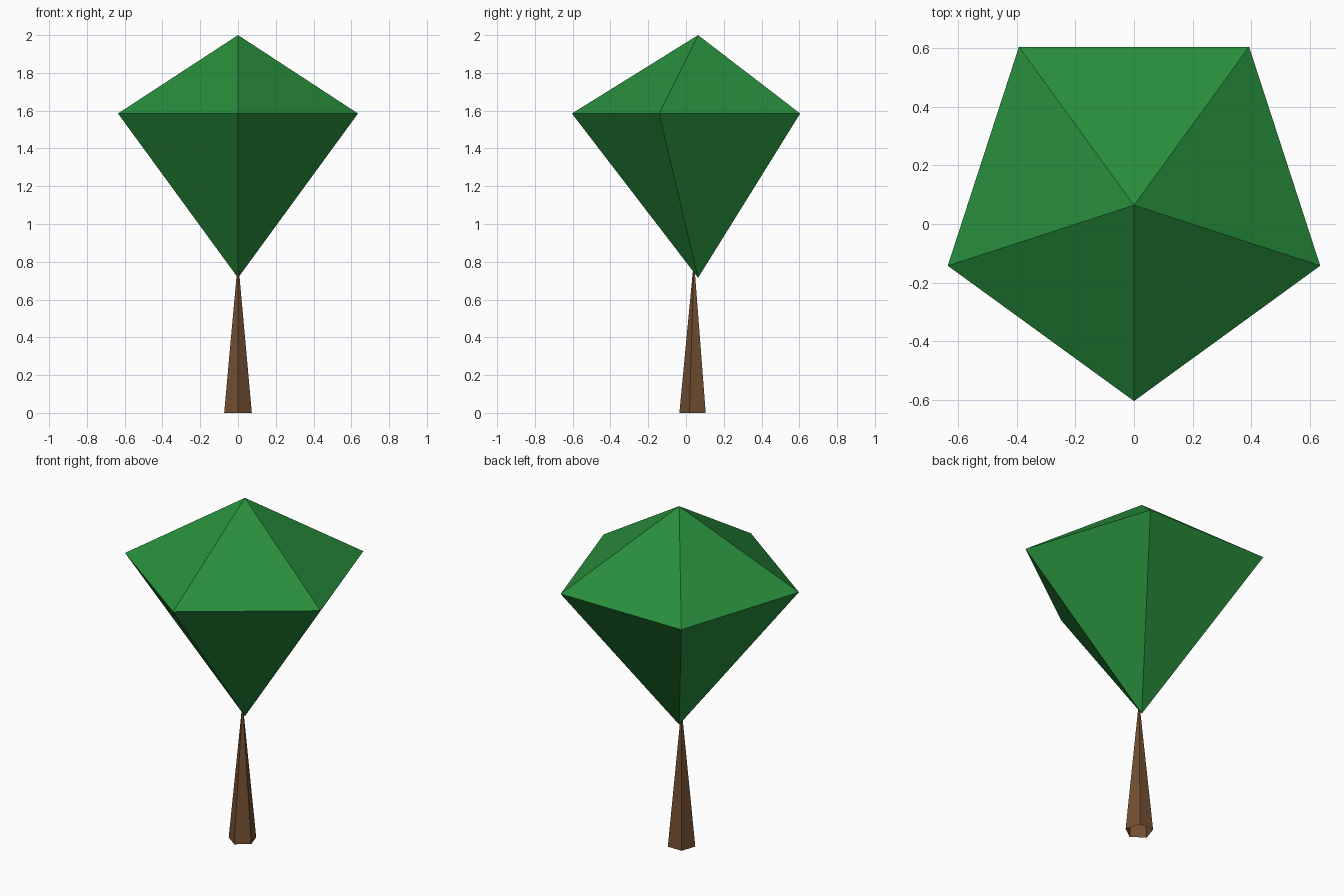
import bpy
import math

# Remove the default cube
cube = bpy.data.objects.get("Cube")
if cube:
    bpy.data.objects.remove(cube, do_unlink=True)

SIDES = 5


def make_material(name, colour):
    mat = bpy.data.materials.new(name)
    mat.use_nodes = True
    mat.diffuse_color = colour
    mat.node_tree.nodes["Principled BSDF"].inputs["Base Color"].default_value = colour
    return mat


def pentagon_part(name, centre_y, radius, ring_z, tips, mat):
    """Five-sided ring, one corner to the front, joined to each tip height."""
    verts = []
    for i in range(SIDES):
        a = math.tau * i / SIDES - math.pi / 2
        verts.append((radius * math.cos(a), centre_y + radius * math.sin(a), ring_z))
    faces = []
    for tip_z in tips:
        tip = len(verts)
        verts.append((0, centre_y, tip_z))
        for i in range(SIDES):
            j = (i + 1) % SIDES
            faces.append((i, j, tip) if tip_z > ring_z else (j, i, tip))
    mesh = bpy.data.meshes.new(name)
    mesh.from_pydata(verts, [], faces)
    mesh.materials.append(mat)
    obj = bpy.data.objects.new(name, mesh)
    bpy.context.collection.objects.link(obj)
    return obj


leaf_green = make_material("leaf green", (0.021, 0.27, 0.045, 1))
bark_brown = make_material("bark brown", (0.17, 0.079, 0.032, 1))

# Crown: faceted double pyramid
pentagon_part("crown", 0.064, 0.668, 1.585, (2.0, 0.715), leaf_green)

# Trunk: tapering spike, open underneath, its tip hidden in the crown
pentagon_part("trunk", 0.042, 0.077, 0.0, (0.81,), bark_brown)
